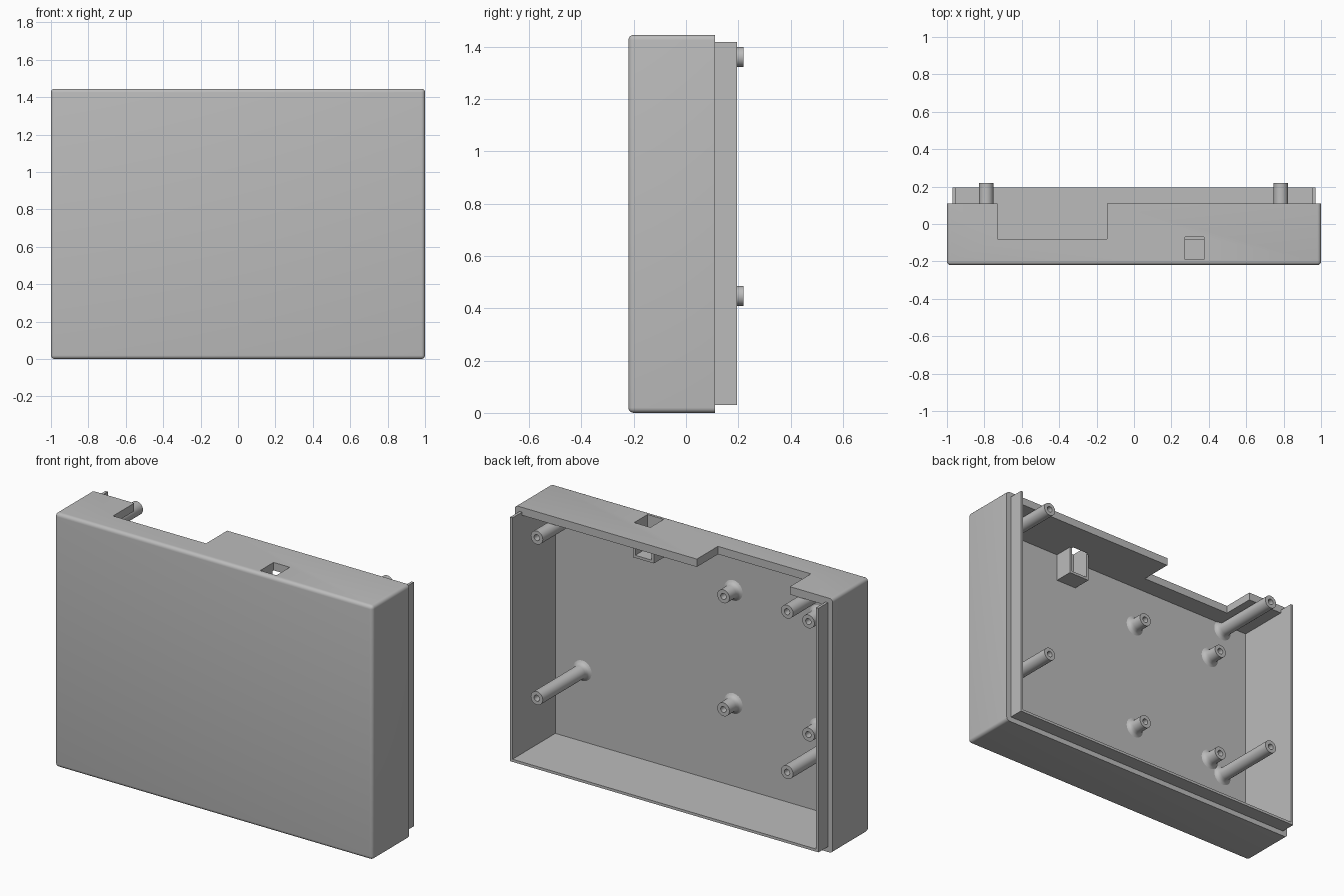
import bpy, bmesh, math
from mathutils import Vector, Matrix

cube = bpy.data.objects.get("Cube")
if cube:
    bpy.data.objects.remove(cube, do_unlink=True)

# Main dimensions
TOP, WALL, FLOOR, RIM, FRONT = 1.445, 0.045, -0.19, 0.11, -0.22

grey = bpy.data.materials.new("plastic_grey")
grey.use_nodes = True
colour = (0.5, 0.5, 0.5, 1)
grey.diffuse_color = colour
grey.node_tree.nodes["Principled BSDF"].inputs["Base Color"].default_value = colour


def finish(name, bm):
    """Turn a bmesh into a grey object."""
    bmesh.ops.recalc_face_normals(bm, faces=bm.faces)
    mesh = bpy.data.meshes.new(name)
    bm.to_mesh(mesh)
    bm.free()
    mesh.materials.append(grey)
    obj = bpy.data.objects.new(name, mesh)
    bpy.context.collection.objects.link(obj)
    return obj


def smooth(obj):
    bpy.ops.object.select_all(action="DESELECT")
    obj.select_set(True)
    bpy.context.view_layer.objects.active = obj
    bpy.ops.object.shade_smooth_by_angle(angle=math.radians(35))


def box(low, high):
    low, high = Vector(low), Vector(high)
    bm = bmesh.new()
    bmesh.ops.create_cube(bm, size=1, matrix=Matrix.Translation((low + high) / 2)
                          @ Matrix.Diagonal((*(high - low), 1)))
    return bm


def extrude_y(name, outline, y0, y1):
    """Extrude an x-z outline along y."""
    bm = bmesh.new()
    face = bm.faces.new([bm.verts.new((x, y0, z)) for x, z in outline])
    new = bmesh.ops.extrude_face_region(bm, geom=[face])["geom"]
    bmesh.ops.translate(bm, vec=(0, y1 - y0, 0),
                        verts=[v for v in new if isinstance(v, bmesh.types.BMVert)])
    return finish(name, bm)


def u_outline(x0, x1, bottom, top, t):
    return [(x0, top), (x0, bottom), (x1, bottom), (x1, top),
            (x1 - t, top), (x1 - t, bottom + t), (x0 + t, bottom + t), (x0 + t, top)]


# Case shell: rounded everywhere except at the open back rim
bm = box((-1, FRONT, 0), (1, RIM, TOP))
edges = [e for e in bm.edges if any(v.co.y < 0 for v in e.verts)]
bmesh.ops.bevel(bm, geom=edges, offset=0.02, segments=5, profile=0.5, affect="EDGES")
shell = finish("case_shell", bm)

# Cavity, top-edge notch and switch opening
cuts = {
    "cavity_cutter": ((WALL - 1, FLOOR, WALL), (1 - WALL, 0.5, TOP - WALL)),
    "notch_cutter": ((-0.73, -0.08, TOP - 0.1), (-0.145, 0.5, TOP + 0.1)),
    "switch_cutter": ((0.273, FLOOR, TOP - 0.1), (0.375, -0.07, TOP + 0.1)),
}
for name, (low, high) in cuts.items():
    cutter = finish(name, box(low, high))
    mod = shell.modifiers.new(name, "BOOLEAN")
    mod.operation, mod.solver, mod.object = "DIFFERENCE", "EXACT", cutter
    bpy.ops.object.select_all(action="DESELECT")
    bpy.context.view_layer.objects.active = shell
    shell.select_set(True)
    bpy.ops.object.modifier_apply(modifier=name)
    bpy.data.objects.remove(cutter, do_unlink=True)
smooth(shell)

# Thin locating lip on the sides and bottom
extrude_y("rim_lip", u_outline(-0.97, 0.97, 0.03, TOP - 0.027, 0.015), RIM, 0.195)

# Switch pocket under the top opening, open at the back
extrude_y("switch_pocket", u_outline(0.258, 0.39, 1.24, TOP - WALL, 0.015), FLOOR, -0.08)


def post(name, x, z, end):
    """Hollow screw post with a flared foot, turned about the y direction."""
    r, bore, foot = 0.038, 0.017, FLOOR + 0.03
    profile = [(0.058, FLOOR), (0.047, FLOOR + 0.006), (0.041, FLOOR + 0.015), (r, foot),
               (r, end), (bore, end), (bore, foot), (0, foot)]
    bm = bmesh.new()
    verts = [bm.verts.new((x + d, y, z)) for d, y in profile]
    chain = [bm.edges.new(pair) for pair in zip(verts, verts[1:])]
    bmesh.ops.spin(bm, geom=verts + chain, cent=(x, 0, z), axis=(0, 1, 0),
                   angle=math.tau, steps=32)
    bmesh.ops.remove_doubles(bm, verts=bm.verts, dist=0.0005)
    smooth(finish(name, bm))


# Long case posts and short board posts
for kind, xs, zs, end in (("long_post", (-0.79, 0.785), (0.447, 1.36), 0.22),
                          ("short_post", (-0.70, -0.165), (0.515, 1.158), -0.10)):
    for x, side in zip(xs, ("right", "left")):
        for z, level in zip(zs, ("lower", "upper")):
            post(f"{kind}_{side}_{level}", x, z, end)
